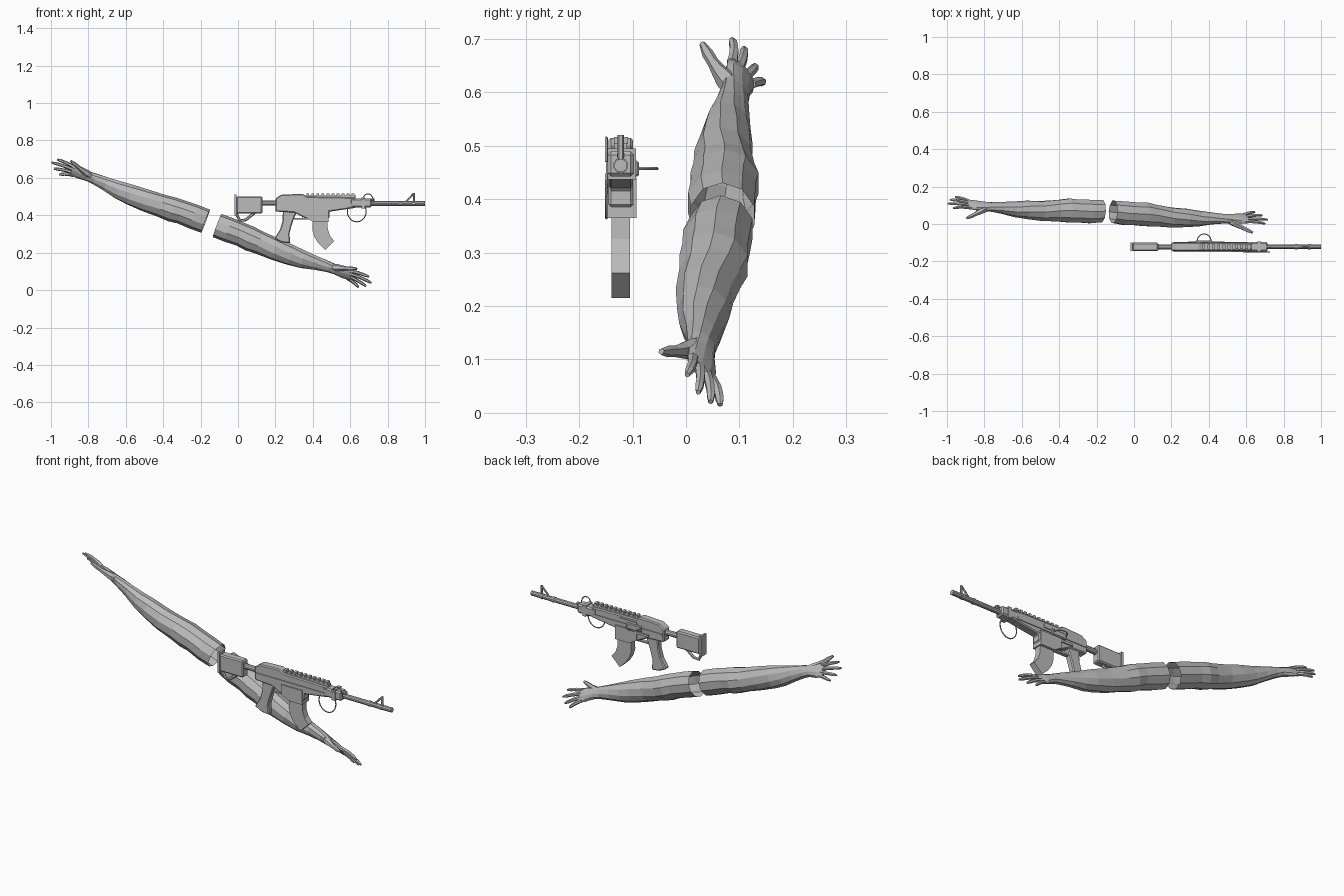
import bpy, bmesh, math
from mathutils import Vector, Matrix

cube = bpy.data.objects.get("Cube")
if cube:
    bpy.data.objects.remove(cube, do_unlink=True)

grey = bpy.data.materials.new("plain grey")
grey.use_nodes = True
colour = (0.5, 0.5, 0.5, 1)
grey.diffuse_color = colour
grey.node_tree.nodes["Principled BSDF"].inputs["Base Color"].default_value = colour


def finish(name, bm):
    """Turn a bmesh into a flat shaded grey object."""
    bmesh.ops.recalc_face_normals(bm, faces=bm.faces)
    mesh = bpy.data.meshes.new(name)
    bm.to_mesh(mesh)
    bm.free()
    mesh.materials.append(grey)
    obj = bpy.data.objects.new(name, mesh)
    bpy.context.scene.collection.objects.link(obj)
    return obj


def add_loft(bm, rings, cap_start=True, cap_end=True):
    """Skin a list of equal sized point rings."""
    loops = [[bm.verts.new(p) for p in ring] for ring in rings]
    for a, b in zip(loops, loops[1:]):
        for i in range(len(a)):
            j = (i + 1) % len(a)
            bm.faces.new((a[i], a[j], b[j], b[i]))
    if cap_start:
        bm.faces.new(loops[0])
    if cap_end:
        bm.faces.new(loops[-1])


def tube_rings(points, radii, sides):
    """Rings across a path, each square to the local direction."""
    points = [Vector(p) for p in points]
    rings = []
    for k, p in enumerate(points):
        along = points[min(k + 1, len(points) - 1)] - points[max(k - 1, 0)]
        turn = along.to_track_quat("Z", "Y")
        ring = []
        for i in range(sides):
            a = math.tau * (i + 0.5) / sides
            ring.append(p + turn @ Vector((math.cos(a), math.sin(a), 0)) * radii[k])
        rings.append(ring)
    return rings


def tube(name, points, radius, sides=8):
    bm = bmesh.new()
    add_loft(bm, tube_rings(points, [radius] * len(points), sides))
    return finish(name, bm)


MID = -0.122  # centre plane of the rifle


def plate(name, outline, half, middle=MID, chamfer=0):
    """Side outline in x and z, given thickness along y."""
    bm = bmesh.new()
    add_loft(bm, [[(x, y, z) for x, z in outline] for y in (middle - half, middle + half)])
    obj = finish(name, bm)
    if chamfer:
        bevel = obj.modifiers.new("chamfer", "BEVEL")
        bevel.width = chamfer
        bevel.segments = 1
    return obj


def block(name, x0, x1, z0, z1, half, middle=MID, chamfer=0):
    return plate(name, [(x0, z0), (x1, z0), (x1, z1), (x0, z1)], half, middle, chamfer)


# ---- Arms: mirrored pair along one tilted axis ----
AXIS = Vector((0.935, -0.047, -0.352)).normalized()
SIDE = Vector((0, 1, 0))
SIDE = (SIDE - AXIS * SIDE.dot(AXIS)).normalized()
UP = AXIS.cross(SIDE)
CENTRE = Vector((-0.1425, 0.07, 0.357))

# along, side offset, up offset, half height, half depth, roll
ARM = [
    (.033, -.003, 0, .066, .062, 0),
    (.1, -.008, 0, .067, .066, 0),
    (.17, -.008, 0, .064, .064, 0),
    (.22, -.008, -.004, .067, .067, 0),
    (.28, -.012, -.006, .062, .06, 0),
    (.37, -.018, -.009, .06, .055, .1),
    (.46, -.016, -.009, .056, .049, .2),
    (.53, -.016, -.008, .05, .041, .3),
    (.6, -.012, -.002, .04, .031, .4),
    (.67, -.01, .003, .032, .024, .55),
    (.71, -.008, .003, .03, .021, .7),
    (.76, -.005, .002, .037, .017, .7),
    (.8, -.004, .002, .036, .011, .7),
]
ROLL = 0.7
# knuckle, tip across the palm, tip reach
FINGERS = [
    ("index_finger", .027, .036, .892),
    ("middle_finger", .009, .002, .915),
    ("ring_finger", -.010, -.033, .893),
    ("little_finger", -.027, -.058, .857),
]


def build_arm(label, mirror):
    def world(p):
        return CENTRE + AXIS * p[0] * mirror + SIDE * p[1] + UP * p[2]

    def palm(u, t, n):
        s, c = math.sin(ROLL), math.cos(ROLL)
        return Vector((u, -.003 - s * t + c * n, .002 + c * t + s * n))

    # sleeve of the arm down to the knuckles, open at the shoulder end
    rings = []
    for u, v, w, tall, deep, roll in ARM:
        s, c = math.sin(roll), math.cos(roll)
        ring = []
        for i in range(10):
            a = math.tau * i / 10
            t, n = tall * math.cos(a), deep * math.sin(a)
            ring.append(world((u, v - s * t + c * n, w + c * t + s * n)))
        rings.append(ring)
    bm = bmesh.new()
    add_loft(bm, rings, cap_start=False)
    finish(label + "_arm", bm)

    # fingers and thumb
    def digit(name, start, end, radii, bend):
        count = len(radii) - 1
        path = []
        for k in range(count + 1):
            f = k / count
            path.append(start.lerp(end, f) + palm(0, 0, bend * math.sin(f * math.pi)) - palm(0, 0, 0))
        bm = bmesh.new()
        add_loft(bm, [[world(p) for p in r] for r in tube_rings(path, radii, 6)])
        finish(label + "_" + name, bm)

    for name, knuckle, tip, reach in FINGERS:
        digit(name, palm(.785, knuckle, 0), palm(reach, tip, 0),
              (.011, .0095, .0095, .0085, .0085, .005), .005)
    digit("thumb", palm(.69, .012, -.004), palm(.818, .083, -.028),
          (.02, .02, .015, .011, .011, .006), -.004)


build_arm("right", -1)
build_arm("left", 1)

# ---- Rifle: stock ----
block("stock", -.01, .13, .41, .5, .022, chamfer=.006)
block("butt_plate", -.02, -.008, .4, .51, .023)
tube("stock_hook", [(-.01, MID, .41), (.01, MID, .372), (.04, MID, .375), (.09, MID, .415)], .008, 6)
tube("stock_tube", [(.12, MID, .466), (.21, MID, .466)], .014, 10)

# receiver
plate("receiver", [(.2, .42), (.3, .415), (.36, .385), (.49, .385), (.49, .42),
                   (.63, .44), (.63, .495), (.37, .5), (.345, .515), (.23, .51),
                   (.2, .49)], .023, chamfer=.005)
plate("magazine_well", [(.36, .39), (.4, .365), (.485, .365), (.485, .44), (.36, .44)], .029)
block("receiver_rib", .21, .62, .45, .462, .027)
block("ejection_port", .36, .46, .465, .485, .004, MID + .023)
block("selector_lever", .29, .36, .425, .437, .004, MID + .025)

# top rail
block("rail", .36, .63, .495, .505, .012)
for i in range(10):
    x = .365 + i * .027
    block("rail_tooth", x, x + .015, .503, .516, .013)

# handguard and barrel
block("handguard", .6, .715, .442, .49, .025, chamfer=.007)
block("handguard_band", .66, .68, .437, .495, .028)
tube("barrel", [(.7, MID, .463), (1, MID, .463)], .0125, 10)
tube("gas_tube", [(.7, MID, .482), (.73, MID, .482)], .008, 8)
for x in (.86, .93):
    tube("barrel_ring", [(x, MID, .463), (x + .015, MID, .463)], .0145, 10)

# front sight
tube("sight_strut", [(.895, MID, .47), (.94, MID, .517)], .005, 6)
tube("sight_post", [(.942, MID, .465), (.942, MID, .52)], .006, 6)

# pistol grip, trigger and guard
plate("pistol_grip", [(.24, .425), (.315, .42), (.3, .385), (.285, .34), (.275, .3),
                      (.28, .25), (.235, .255), (.195, .275), (.225, .325), (.238, .37)],
      .017, chamfer=.005)
block("trigger_guard", .3, .38, .378, .386, .009)
tube("trigger", [(.335, MID, .415), (.34, MID, .4), (.348, MID, .39)], .004, 6)

# curved magazine
plate("magazine", [(.4, .37), (.398, .32), (.408, .285), (.43, .25), (.467, .215),
                   (.515, .262), (.492, .29), (.48, .325), (.478, .37)], .017)


def wire_loop(name, centre, rx, ry, start, end, across):
    """Thin bent wire lying either upright or level."""
    path = []
    for i in range(17):
        a = math.radians(start + (end - start) * i / 16)
        path.append(Vector(centre) + Vector((rx * math.cos(a), 0, 0)) + Vector(across) * ry * math.sin(a))
    tube(name, path, .003, 5)


# wire loops and side knob
wire_loop("sling_loop", (.635, -.149, .42), .05, .055, 150, 390, (0, 0, 1))
wire_loop("sling_hook", (.695, -.149, .47), .03, .045, 0, 170, (0, 0, 1))
wire_loop("cocking_loop", (.375, -.088, .457), .036, .034, -20, 200, (0, 1, 0))
block("side_knob", .33, .42, .442, .472, .008, -.096, chamfer=.004)
